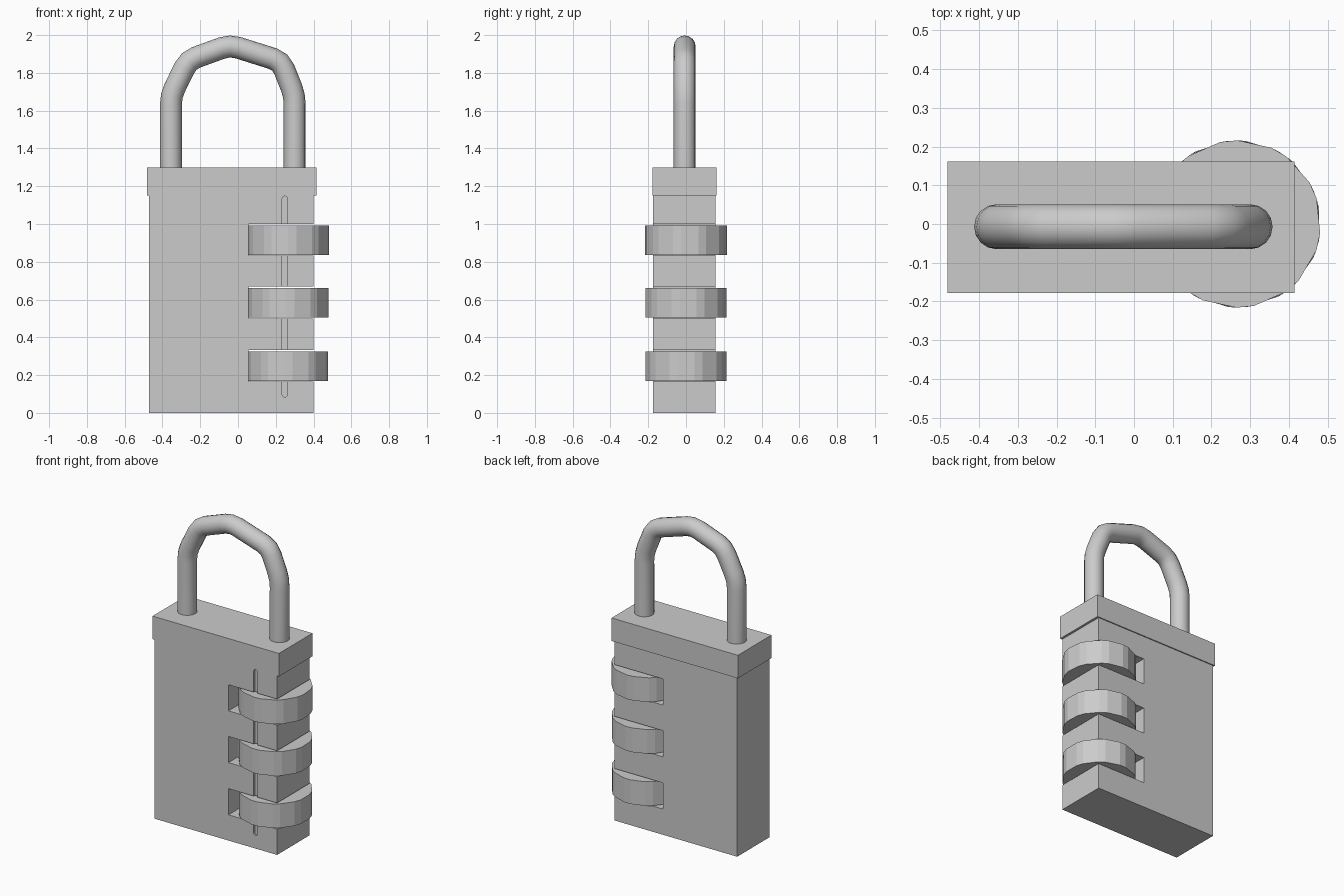
import bpy, bmesh, math
from mathutils import Vector

if "Cube" in bpy.data.objects:
    bpy.data.objects.remove(bpy.data.objects["Cube"])


def prism(name, outline, to_3d, extrude):
    """Extrude a flat outline into a closed solid."""
    bm = bmesh.new()
    face = bm.faces.new([bm.verts.new(to_3d(a, b)) for a, b in outline])
    new = bmesh.ops.extrude_face_region(bm, geom=[face])["geom"]
    bmesh.ops.translate(bm, vec=extrude,
                        verts=[v for v in new if isinstance(v, bmesh.types.BMVert)])
    bmesh.ops.recalc_face_normals(bm, faces=bm.faces)
    mesh = bpy.data.meshes.new(name)
    bm.to_mesh(mesh)
    bm.free()
    ob = bpy.data.objects.new(name, mesh)
    bpy.context.collection.objects.link(ob)
    return ob


# Body: comb profile with three through slots on the right
SLOTS = [0.165, 0.5, 0.832]
LEFT, RIGHT, SLOT_X = -0.472, 0.4, 0.055
outline = [(LEFT, 0), (RIGHT, 0)]
for z in SLOTS:
    outline += [(RIGHT, z), (SLOT_X, z), (SLOT_X, z + 0.168), (RIGHT, z + 0.168)]
outline += [(RIGHT, 1.15), (LEFT, 1.15)]
body = prism("lock_body", outline, lambda x, z: (x, -0.175, z), (0, 0.33, 0))

# Indicator groove: thin round-ended channel in the front face
R, GX = 0.013, 0.247
groove = []
for centre, start in ((1.135, 0), (0.096, math.pi)):
    for i in range(7):
        a = start + math.pi * i / 6
        groove.append((GX + R * math.cos(a), centre + R * math.sin(a)))
cutter = prism("groove_cutter", groove, lambda x, z: (x, -0.2, z), (0, 0.037, 0))
cutter.hide_render = True
cutter.hide_viewport = True
cut = body.modifiers.new("groove", "BOOLEAN")
cut.operation = "DIFFERENCE"
cut.solver = "EXACT"
cut.object = cutter

# Cap: slightly wider block on top
prism("lock_cap", [(-0.482, -0.178), (0.415, -0.178), (0.415, 0.162), (-0.482, 0.162)],
      lambda x, y: (x, y, 1.15), (0, 0, 0.148))

# Number dials: ten-position wheels with alternating wide and narrow flats
for n, z in enumerate(SLOTS):
    ring = []
    for k in range(10):
        for off in (-0.21, 0.21):
            a = k * math.tau / 10 + off + n * 0.05
            ring.append((0.266 + 0.216 * math.cos(a), 0.216 * math.sin(a)))
    prism(f"number_dial_{n + 1}", ring,
          lambda x, y, z=z: (x, y, z + 0.005), (0, 0, 0.155))

# Shackle: round bar along a faceted arch with softened corners
path = [Vector((x, -0.007, z)) for x, z in
        [(-0.355, 1.25), (-0.355, 1.68), (-0.263, 1.867), (-0.043, 1.947),
         (0.227, 1.862), (0.3, 1.68), (0.3, 1.25)]]
points = [path[0]]
for p, c, q in zip(path, path[1:], path[2:]):
    a = c + (p - c).normalized() * 0.045
    b = c + (q - c).normalized() * 0.045
    points += [a, (a + b + 2 * c) / 4, b]
points.append(path[-1])
curve = bpy.data.curves.new("shackle", "CURVE")
curve.dimensions = "3D"
curve.bevel_depth = 0.058
curve.bevel_resolution = 6
curve.use_fill_caps = True
spline = curve.splines.new("POLY")
spline.points.add(len(points) - 1)
for sp, co in zip(spline.points, points):
    sp.co = (*co, 1)
spline.use_smooth = True
bpy.context.collection.objects.link(bpy.data.objects.new("shackle", curve))
